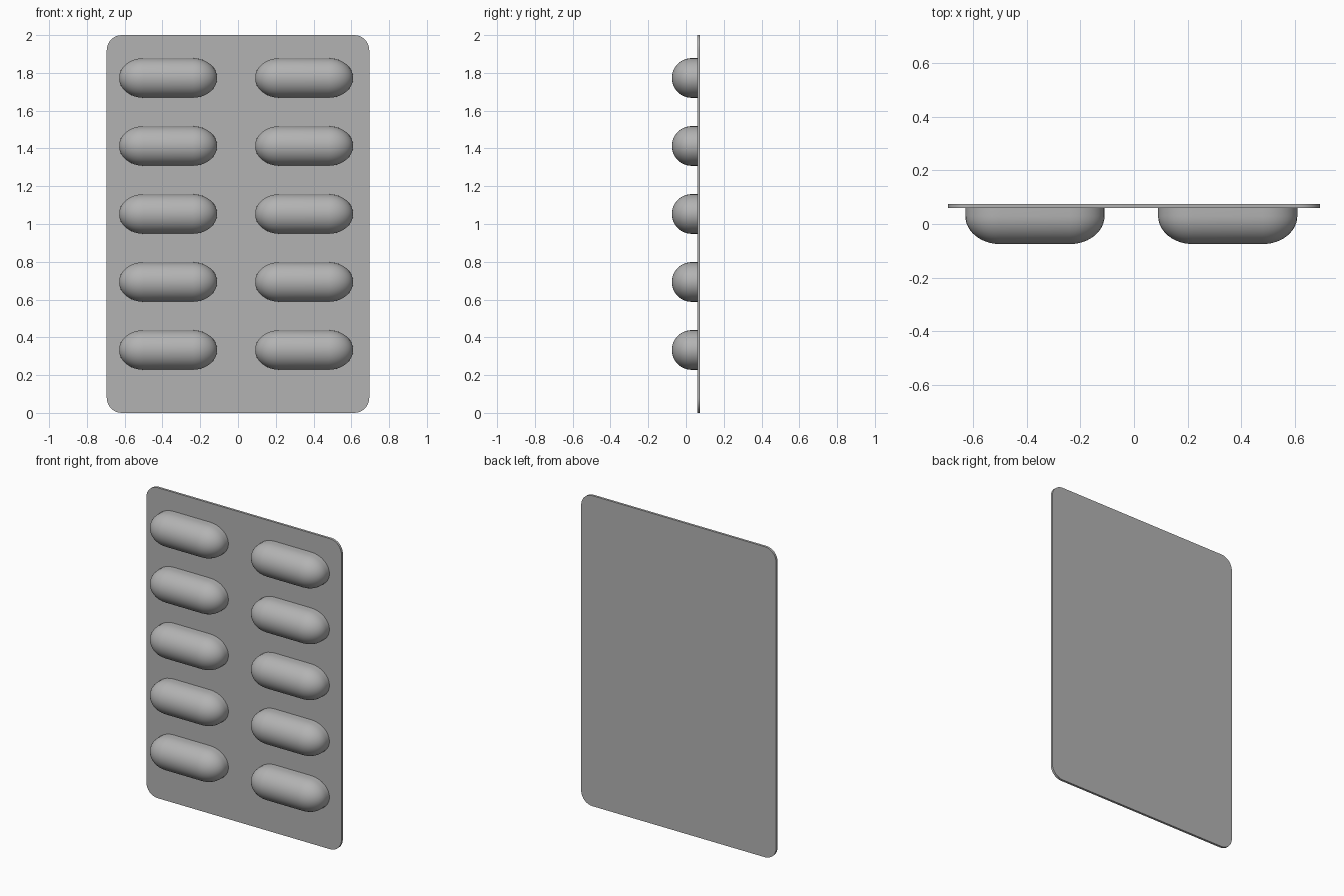
import bpy, bmesh
from math import cos, sin, pi

cube = bpy.data.objects.get("Cube")
if cube:
    bpy.data.objects.remove(cube, do_unlink=True)

GREY = (0.45, 0.45, 0.45, 1)
grey = bpy.data.materials.new("plain grey")
grey.use_nodes = True
grey.diffuse_color = GREY
grey.node_tree.nodes["Principled BSDF"].inputs["Base Color"].default_value = GREY

FRONT, BACK = 0.06, 0.075


def finish(bm, name):
    bmesh.ops.recalc_face_normals(bm, faces=bm.faces)
    mesh = bpy.data.meshes.new(name)
    bm.to_mesh(mesh)
    bm.free()
    mesh.materials.append(grey)
    return mesh


def add_object(name, mesh, location=(0, 0, 0)):
    obj = bpy.data.objects.new(name, mesh)
    obj.location = location
    bpy.context.collection.objects.link(obj)
    return obj


# Backing sheet with rounded corners
bm = bmesh.new()
bmesh.ops.create_cube(bm, size=1)
bmesh.ops.scale(bm, vec=(1.39, BACK - FRONT, 2), verts=bm.verts)
bmesh.ops.translate(bm, vec=(0, (FRONT + BACK) / 2, 1), verts=bm.verts)
corners = [e for e in bm.edges
           if abs(e.verts[0].co.y - e.verts[1].co.y) > 0.001]
bmesh.ops.bevel(bm, geom=corners, offset=0.08, segments=8, profile=0.5,
                affect='EDGES')
sheet = add_object("backing_sheet", finish(bm, "backing_sheet"))


# Blister pocket: stacked stadium rings, domed at the front
def blister_mesh(half_length=0.26, end=0.13, radius=0.105, dome_y=0.03,
                 arc=16, steps=12):
    bm = bmesh.new()
    levels = [(1, FRONT + 0.005)]
    for i in range(steps + 1):
        t = pi / 2 * i / steps
        levels.append((cos(t), dome_y - radius * sin(t)))
    rings = []
    for s, y in levels:
        ring = []
        for side in (0, 1):
            shift = (half_length - end) * (1 - 2 * side)
            for k in range(arc + 1):
                a = pi * (k / arc - 0.5 + side)
                ring.append(bm.verts.new((shift + s * end * cos(a), y,
                                          s * radius * sin(a))))
        rings.append(ring)
    n = len(rings[0])
    for low, high in zip(rings, rings[1:]):
        for k in range(n):
            j = (k + 1) % n
            bm.faces.new((low[k], low[j], high[j], high[k]))
    bm.faces.new(rings[0])
    bmesh.ops.remove_doubles(bm, verts=bm.verts, dist=0.0001)
    return finish(bm, "blister")


# Two columns of five blisters
blister = blister_mesh()
objects = [sheet]
for column, x in (("right", -0.37), ("left", 0.35)):
    for row in range(5):
        objects.append(add_object(f"{column}_blister_{row + 1}", blister,
                                  (x, 0, 0.333 + 0.36 * row)))

# Smooth domes, crisp sheet edges
bpy.ops.object.select_all(action='DESELECT')
for obj in objects[:2]:
    obj.select_set(True)
bpy.context.view_layer.objects.active = sheet
bpy.ops.object.shade_smooth_by_angle(angle=0.6)
